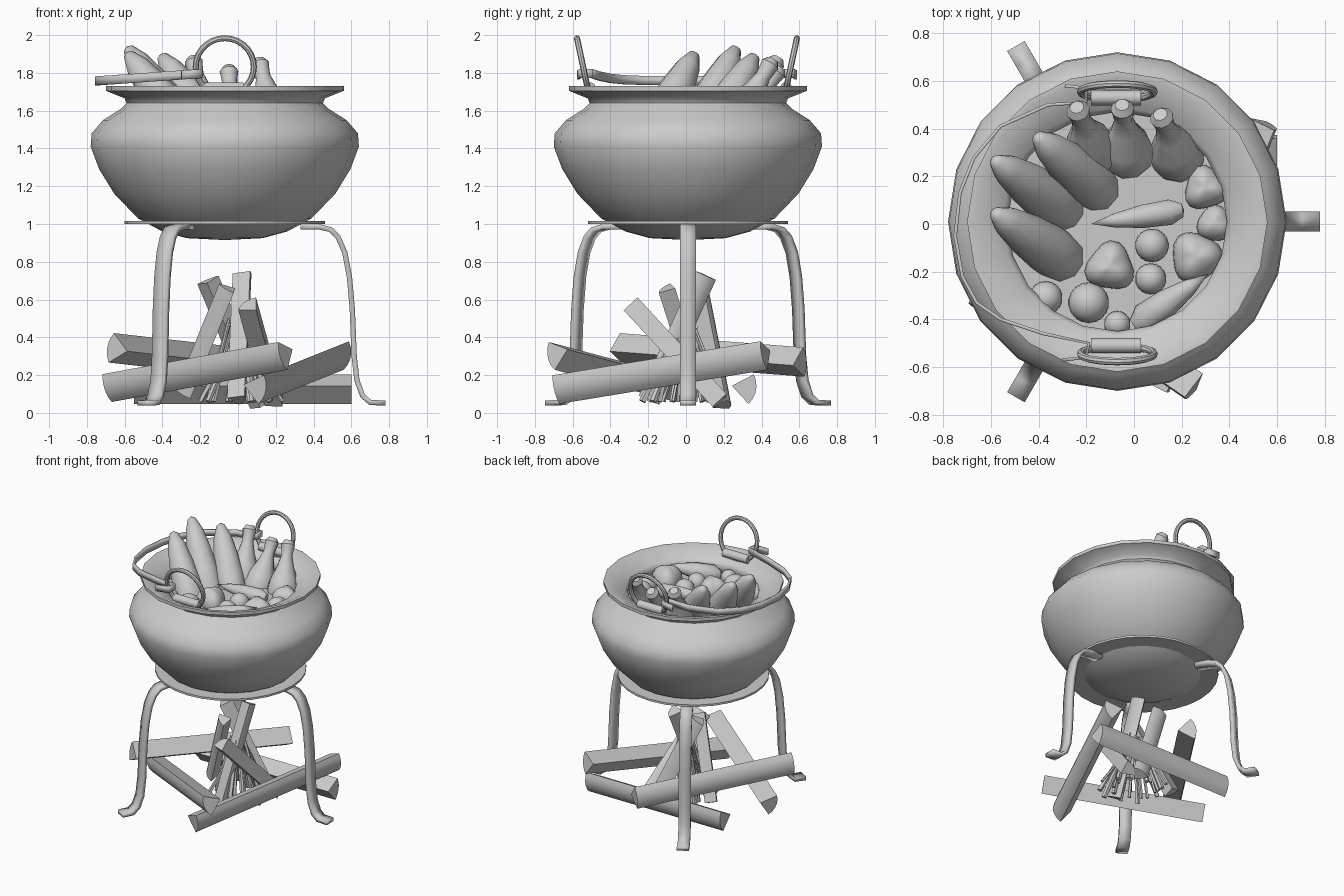
import bpy, bmesh, math, random
from mathutils import Vector, Matrix

cube = bpy.data.objects.get("Cube")
if cube:
    bpy.data.objects.remove(cube, do_unlink=True)

grey = bpy.data.materials.new("plain_grey")
grey.use_nodes = True
grey.diffuse_color = (0.6, 0.6, 0.6, 1)
grey.node_tree.nodes["Principled BSDF"].inputs["Base Color"].default_value = (0.6, 0.6, 0.6, 1)

CENTRE = Vector((-0.07, 0.01, 0))
random.seed(4)


def finish(name, bm, angle=40):
    bmesh.ops.recalc_face_normals(bm, faces=bm.faces)
    mesh = bpy.data.meshes.new(name)
    bm.to_mesh(mesh)
    bm.free()
    mesh.materials.append(grey)
    obj = bpy.data.objects.new(name, mesh)
    bpy.context.collection.objects.link(obj)
    bpy.ops.object.select_all(action='DESELECT')
    obj.select_set(True)
    bpy.context.view_layer.objects.active = obj
    bpy.ops.object.shade_smooth_by_angle(angle=math.radians(angle))
    return obj


def aim(a, b):
    """Matrix that carries the local z unit span onto the line a to b."""
    a, d = Vector(a), Vector(b) - Vector(a)
    return Matrix.Translation(a) @ d.to_track_quat('Z', 'Y').to_matrix().to_4x4() @ Matrix.Diagonal((1, 1, d.length, 1))


def lathe(name, profile, a, b, sides=12, angle=40):
    """Revolve (radius, fraction) pairs about the line a to b."""
    bm = bmesh.new()
    verts = [bm.verts.new((r, 0, t)) for r, t in profile]
    edges = [bm.edges.new(p) for p in zip(verts, verts[1:])]
    bmesh.ops.spin(bm, geom=verts + edges, cent=(0, 0, 0), axis=(0, 0, 1),
                   angle=math.tau, steps=sides, use_duplicate=False)
    bmesh.ops.remove_doubles(bm, verts=bm.verts, dist=0.0005)
    bmesh.ops.transform(bm, matrix=aim(a, b), verts=bm.verts)
    return finish(name, bm, angle)


def prism(name, section, a, b, roll=0):
    """Extrude a closed section from a to b."""
    bm = bmesh.new()
    m = aim(a, b) @ Matrix.Rotation(math.radians(roll), 4, 'Z')
    lo, hi = ([bm.verts.new(m @ Vector((x, y, z))) for x, y in section] for z in (0, 1))
    bm.faces.new(lo)
    bm.faces.new(hi)
    for i in range(len(lo)):
        j = (i + 1) % len(lo)
        bm.faces.new((lo[i], lo[j], hi[j], hi[i]))
    return finish(name, bm)


def strap(name, path, across, thickness):
    """Flat bar along a path, across being its full width vector."""
    bm = bmesh.new()
    rows = [[bm.verts.new(Vector(p) + across * s) for s in (-0.5, 0.5)] for p in path]
    for p, q in zip(rows, rows[1:]):
        bm.faces.new((p[0], p[1], q[1], q[0]))
    obj = finish(name, bm)
    mod = obj.modifiers.new("thickness", 'SOLIDIFY')
    mod.thickness, mod.offset = thickness, 0
    return obj


# Cauldron with flared lip, and the surface of the stew
UP = CENTRE + Vector((0, 0, 1))
lathe("cauldron", [(0, .915), (.2, .925), (.33, .96), (.46, 1.03), (.585, 1.16), (.665, 1.29), (.71, 1.41),
                   (.705, 1.48), (.645, 1.55), (.55, 1.61), (.52, 1.64), (.53, 1.665), (.63, 1.705), (.63, 1.73),
                   (.605, 1.73), (.48, 1.672), (.46, 1.65), (.47, 1.6), (.53, 1.54)], CENTRE, UP, 20, 55)
lathe("stew_surface", [(0, 1.57), (.5, 1.57)], CENTRE, UP, 20)

# Stand: ring and three bent legs
lathe("stand_ring", [(.38, 1.0), (.53, 1.0), (.53, 1.015), (.38, 1.015), (.38, 1.0)], CENTRE, UP, 28)
leg = [(.4, .985), (.5, .985), (.56, .97), (.6, .93), (.635, .85), (.66, .72), (.675, .55), (.685, .3),
       (.7, .17), (.73, .09), (.77, .055), (.85, .052)]
for i in range(3):
    a = i * math.tau / 3
    out, side = Vector((math.cos(a), math.sin(a), 0)), Vector((-math.sin(a), math.cos(a), 0))
    strap(f"stand_leg_{i + 1}", [CENTRE + out * r + Vector((0, 0, z)) for r, z in leg], side * 0.085, 0.028)

# Lifting rings with their hinge sleeves
for name, s in (("back", 1), ("front", -1)):
    bpy.ops.mesh.primitive_torus_add(major_radius=0.154, minor_radius=0.016, major_segments=28, minor_segments=8,
                                     location=(-0.07, s * 0.55 + 0.005, 1.833),
                                     rotation=(math.radians(90 - s * 12), 0, 0))
    ring = bpy.context.object
    ring.name = name + "_ring"
    ring.data.materials.append(grey)
    bpy.ops.object.shade_smooth_by_angle()
    y = s * 0.52 + 0.01
    lathe(name + "_hinge", [(0, 0), (.032, 0), (.032, 1), (0, 1)], (-.18, y, 1.72), (.03, y, 1.72), 10)

# Carrying bail lying on the lip, with hooked ends
bail = [(-.29, .58), (-.2, .57), (-.2, .51), (-.36, .5), (-.56, .41), (-.67, .28), (-.73, .13), (-.75, -.05),
        (-.72, -.22), (-.66, -.33), (-.56, -.4), (-.38, -.46), (-.19, -.5), (-.2, -.56), (-.3, -.57)]
strap("bail", [(x, y, 1.81 + 0.07 * x) for x, y in bail], Vector((0, 0, 0.048)), 0.014)

# Large tapered roots standing in the stew
root = [(0, 0), (.07, 0), (.105, .15), (.105, .35), (.09, .6), (.065, .83), (.03, .97), (0, 1)]
for i, (a, b) in enumerate([((-.25, .03, 1.46), (-.59, .27, 1.94)), ((-.1, .1, 1.44), (-.41, .37, 1.9)),
                            ((-.25, -.18, 1.46), (-.59, .05, 1.91))]):
    lathe(f"root_{i + 1}", root, a, b, 10)

# Drumsticks
drum = [(0, 0), (.08, .08), (.115, .25), (.1, .42), (.06, .62), (.04, .78), (.045, .88), (.05, .94), (.03, 1), (0, 1)]
for i, (a, b) in enumerate([((-.15, .24, 1.46), (-.24, .49, 1.88)), ((-.02, .22, 1.44), (-.05, .5, 1.83)),
                            ((.21, .22, 1.46), (.11, .46, 1.87))]):
    lathe(f"drumstick_{i + 1}", drum, a, b, 10)

# Carrots lying flat
carrot = [(0, 0), (.03, .02), (.055, .15), (.05, .45), (.03, .75), (0, 1)]
lathe("carrot_1", carrot, (.21, .06, 1.6), (-.18, 0, 1.63), 9)
lathe("carrot_2", [(r * 1.2, t) for r, t in carrot], (0, -.43, 1.58), (.31, -.21, 1.66), 9)

# Round vegetable pieces: x, y, radius, lobe depth
lumps = [(.075, -.09, .07, 0), (.07, -.23, .065, 0), (-.1, -.18, .1, .12), (-.19, -.33, .085, 0),
         (-.07, -.42, .055, 0), (-.37, -.31, .07, 0), (.26, -.14, .105, .1), (.3, .15, .09, .12), (.34, 0, .075, .08)]
for i, (x, y, r, lobe) in enumerate(lumps):
    bm = bmesh.new()
    bmesh.ops.create_uvsphere(bm, u_segments=18, v_segments=10, radius=r)
    for v in bm.verts:
        flat = math.hypot(v.co.x, v.co.y) / r
        v.co *= 1 + lobe * flat * math.cos(3 * math.atan2(v.co.y, v.co.x) + i)
        v.co += Vector((x, y, 1.59))
    finish(f"vegetable_{i + 1}", bm, 60)


# Split logs: wedge section with a rounded bark side
def wedge(r, spread=75):
    arc = [math.radians(spread * (k / 5 - 0.5)) for k in range(6)]
    return [(-r * 0.6, 0)] + [(r * (math.cos(a) - 0.6), r * math.sin(a)) for a in arc]


big_logs = [((-.68, -.05, .14), (.25, -.69, .31), 200), ((.1, -.68, .13), (.55, .42, .31), 195),
            ((-.65, -.36, .34), (.01, .61, .265), 10), ((.6, .32, .13), (-.55, .32, .13), 190)]
for i, (a, b, roll) in enumerate(big_logs):
    prism(f"base_log_{i + 1}", wedge(.13), a, b, roll)

leaning = [((-.28, .08, .1), (-.05, -.1, .66), .09, 180), ((.12, .2, .04), (-.16, .07, .7), .1, 150),
           ((0, -.2, .07), (.03, .1, .73), .1, 200), ((.2, .18, .06), (.06, -.29, .57), .1, 140)]
for i, (a, b, r, roll) in enumerate(leaning):
    prism(f"leaning_log_{i + 1}", wedge(r), a, b, roll)

# Kindling cone
for i in range(24):
    a = i * math.tau / 24 + random.uniform(-.1, .1)
    out = Vector((math.cos(a), math.sin(a), 0))
    foot, head, r = random.uniform(.12, .25), random.uniform(.28, .5), random.uniform(.01, .02)
    lathe(f"kindling_{i + 1}", [(0, 0), (r, 0), (r * .7, 1), (0, 1)],
          out * foot + Vector((0, 0, .06)), out * 0.05 + Vector((0, 0, head)), 5)
